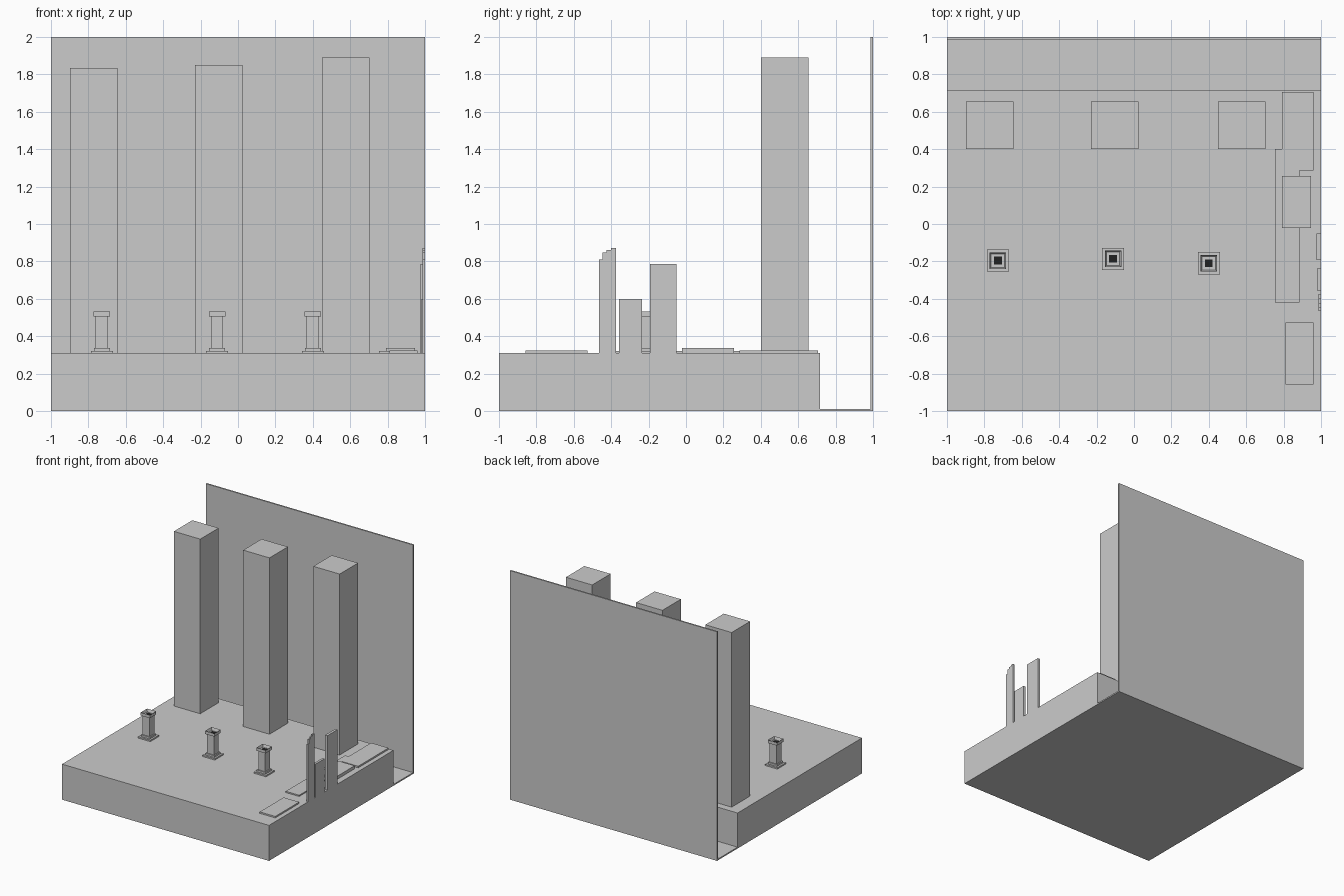
import bpy, bmesh

if "Cube" in bpy.data.objects:
    bpy.data.objects.remove(bpy.data.objects["Cube"])

DECK = 0.31


def boxes(name, spans, mat=None):
    """One object made of axis-aligned boxes (x0, x1, y0, y1, z0, z1)."""
    bm = bmesh.new()
    for x0, x1, y0, y1, z0, z1 in spans:
        verts = bmesh.ops.create_cube(bm, size=1)["verts"]
        for v in verts:
            v.co = (x1 if v.co.x > 0 else x0,
                    y1 if v.co.y > 0 else y0,
                    z1 if v.co.z > 0 else z0)
    return finish(name, bm, mat)


def finish(name, bm, mat=None):
    bmesh.ops.recalc_face_normals(bm, faces=bm.faces)
    me = bpy.data.meshes.new(name)
    bm.to_mesh(me)
    bm.free()
    ob = bpy.data.objects.new(name, me)
    bpy.context.collection.objects.link(ob)
    if mat:
        me.materials.append(mat)
    return ob


def block(name, cx, cy, w, z0, z1, mat=None):
    h = w / 2
    return boxes(name, [(cx - h, cx + h, cy - h, cy + h, z0, z1)], mat)


def side_panel(name, x0, profile):
    """Upright panel with a (y, z) outline, extruded to the right edge."""
    bm = bmesh.new()
    face = bm.faces.new([bm.verts.new((x0, y, z)) for y, z in profile])
    out = bmesh.ops.extrude_face_region(bm, geom=[face])
    for g in out["geom"]:
        if isinstance(g, bmesh.types.BMVert):
            g.co.x = 1.0
    return finish(name, bm)


black = bpy.data.materials.new("black_well")
black.diffuse_color = (0.015, 0.015, 0.015, 1)
black.use_nodes = True
black.node_tree.nodes["Principled BSDF"].inputs["Base Color"].default_value = black.diffuse_color

# Ground sheet, raised floor and back wall
boxes("ground_sheet", [(-1, 1, -1, 1, 0, 0.012)])
boxes("raised_floor", [(-1, 1, -1, 0.717, 0.006, DECK)])
boxes("back_wall", [(-1, 1, 0.987, 1, 0, 2)])

# Tall square pillars
for i, (x, top) in enumerate([(-0.772, 1.835), (-0.103, 1.85), (0.575, 1.89)]):
    block(f"pillar_{i + 1}", x, 0.527, 0.254, DECK, top)

# Pedestals: stepped base, shaft, hollow cap with a dark well
for i, (x, y) in enumerate([(-0.728, -0.196), (-0.112, -0.186), (0.4, -0.21)]):
    n = f"pedestal_{i + 1}_"
    block(n + "base", x, y, 0.118, DECK, 0.322)
    block(n + "step", x, y, 0.086, 0.322, 0.338)
    block(n + "shaft", x, y, 0.066, 0.338, 0.507)
    block(n + "well", x, y, 0.042, 0.507, 0.512, black)
    cap = block(n + "cap", x, y, 0.088, 0.505, 0.532)
    bm = bmesh.new()
    bm.from_mesh(cap.data)
    bm.normal_update()
    top = [f for f in bm.faces if f.normal.z > 0.9]
    bmesh.ops.inset_region(bm, faces=top, thickness=0.012)
    for v in top[0].verts:
        v.co.z = 0.508
    bm.to_mesh(cap.data)
    bm.free()

# Flat paving slabs along the right side
for i, (x0, x1, y0, y1, top) in enumerate([
        (0.81, 0.96, -0.857, -0.527, 0.323),
        (0.755, 0.885, -0.42, 0.40, 0.321),
        (0.79, 0.947, -0.022, 0.257, 0.337),
        (0.792, 0.96, 0.287, 0.706, 0.324)]):
    boxes(f"paving_slab_{i + 1}", [(x0, x1, y0, y1, DECK, top)])

# Upright panels on the right edge
boxes("tall_panel", [(0.977, 1, -0.193, -0.052, DECK, 0.785)])
boxes("short_panel", [(0.98, 1, -0.357, -0.235, DECK, 0.6)])
side_panel("stepped_panel", 0.986, [
    (-0.464, DECK), (-0.373, DECK), (-0.373, 0.873), (-0.4, 0.873),
    (-0.4, 0.862), (-0.425, 0.862), (-0.425, 0.847), (-0.447, 0.847),
    (-0.447, 0.81), (-0.464, 0.81)])
